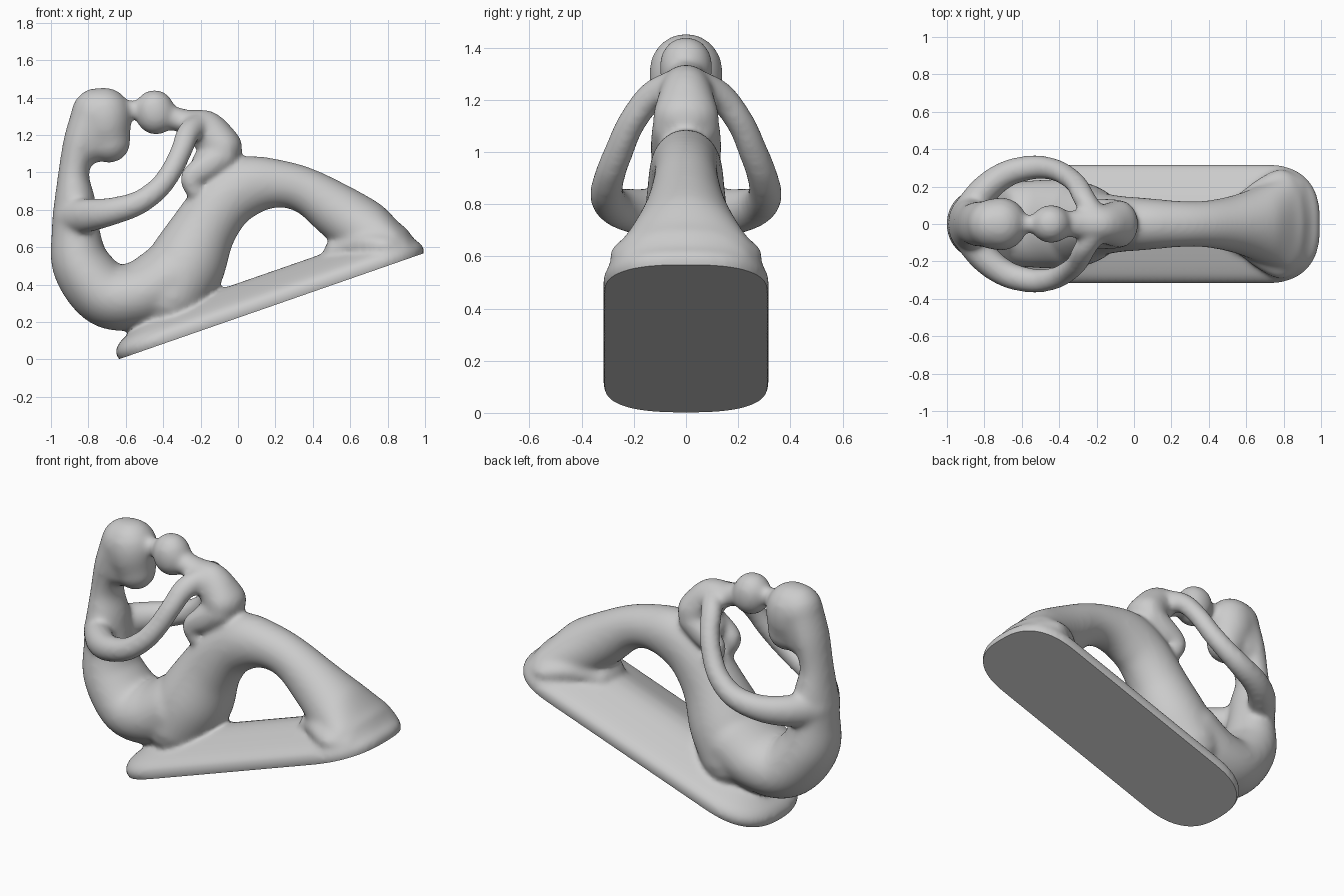
import bpy, bmesh, math
from mathutils import Vector, Matrix

if "Cube" in bpy.data.objects:
    bpy.data.objects.remove(bpy.data.objects["Cube"])

parts = []
TILT = math.atan2(0.57, 1.64)


def finish(name, bm):
    bmesh.ops.recalc_face_normals(bm, faces=bm.faces)
    me = bpy.data.meshes.new(name)
    bm.to_mesh(me)
    bm.free()
    ob = bpy.data.objects.new(name, me)
    bpy.context.collection.objects.link(ob)
    parts.append(ob)
    return ob


def skin(name, rings):
    """Closed surface through a list of equal-length rings."""
    bm = bmesh.new()
    vs = [[bm.verts.new(p) for p in r] for r in rings]
    n = len(vs[0])
    for a, b in zip(vs, vs[1:]):
        for i in range(n):
            j = (i + 1) % n
            bm.faces.new((a[i], a[j], b[j], b[i]))
    bm.faces.new(vs[0][::-1])
    bm.faces.new(vs[-1])
    return finish(name, bm)


def spline(pts, steps=8):
    """Catmull-Rom through points that also carry their radii."""
    p = [pts[0]] + pts + [pts[-1]]
    out = []
    for k in range(1, len(p) - 2):
        for s in range(steps):
            t = s / steps
            out.append([0.5 * (2 * b + (c - a) * t + (2 * a - 5 * b + 4 * c - d) * t * t
                               + (3 * b - a - 3 * c + d) * t ** 3)
                        for a, b, c, d in zip(*p[k - 1:k + 3])])
    return out + [list(pts[-1])]


def limb(name, pts, n=28):
    """Round-ended elliptical tube; points are x, y, z, in-plane radius, y radius."""
    path = spline(pts)
    rings = []

    def ring(c, t, ra, rb):
        b = (Vector((0, 1, 0)) - t * t.y).normalized()
        m = b.cross(t)
        rings.append([c + m * ra * math.cos(2 * math.pi * i / n)
                      + b * rb * math.sin(2 * math.pi * i / n) for i in range(n)])

    cs = [Vector(q[:3]) for q in path]
    t0 = (cs[1] - cs[0]).normalized()
    t1 = (cs[-1] - cs[-2]).normalized()
    caps = [math.radians(a) for a in (82, 65, 45, 22)]
    for a in caps:
        _, _, _, ra, rb = path[0]
        ring(cs[0] - t0 * ra * math.sin(a), t0, ra * math.cos(a), rb * math.cos(a))
    for k, q in enumerate(path):
        t = (cs[min(k + 1, len(cs) - 1)] - cs[max(k - 1, 0)]).normalized()
        ring(cs[k], t, q[3], q[4])
    for a in reversed(caps):
        _, _, _, ra, rb = path[-1]
        ring(cs[-1] + t1 * ra * math.sin(a), t1, ra * math.cos(a), rb * math.cos(a))
    return skin(name, rings)


def flat(*pts):
    return [(x, 0, z, a, b) for x, z, a, b in pts]


# tilted base slab with rounded ends and a crowned top
def slab_ring(h, inset, n=72):
    r = []
    for i in range(n):
        a = 2 * math.pi * (i + 0.5) / n
        c, s = math.cos(a), math.sin(a)
        u = math.copysign(abs(c) ** 0.8, c) * (0.322 - inset) + math.copysign(0.55, c)
        v = math.copysign(abs(s) ** 0.75, s) * (0.322 - inset)
        r.append((0.868 + u, v, h))
    return r


base = skin("base_slab", [slab_ring(*q) for q in (
    (-0.04, 0.03), (0.0, 0.008), (0.025, 0.0), (0.055, 0.008), (0.085, 0.04), (0.11, 0.095),
    (0.135, 0.16), (0.16, 0.23), (0.175, 0.29))])
base.data.transform(Matrix.Translation((-0.64, 0, 0)) @ Matrix.Rotation(-TILT, 4, 'Y'))

# large figure: back and hips, thigh and shin arch, head
limb("back_and_hips", flat(
    (-0.785, 1.285, 0.115, 0.125), (-0.84, 1.16, 0.095, 0.12), (-0.878, 1.0, 0.083, 0.11),
    (-0.873, 0.85, 0.11, 0.14), (-0.868, 0.68, 0.13, 0.155), (-0.835, 0.50, 0.158, 0.19),
    (-0.70, 0.345, 0.175, 0.22), (-0.53, 0.345, 0.18, 0.235), (-0.36, 0.43, 0.20, 0.24)))
limb("bent_legs", flat(
    (-0.36, 0.34, 0.20, 0.24), (-0.275, 0.51, 0.21, 0.22), (-0.18, 0.70, 0.175, 0.17),
    (-0.07, 0.85, 0.165, 0.15), (0.06, 0.928, 0.16, 0.14), (0.23, 0.938, 0.127, 0.125),
    (0.38, 0.893, 0.125, 0.125), (0.54, 0.787, 0.15, 0.155), (0.69, 0.685, 0.16, 0.21),
    (0.82, 0.62, 0.115, 0.265)))
# wide foot end flaring out to the slab edges
limb("folded_feet", flat((0.52, 0.58, 0.06, 0.13), (0.66, 0.615, 0.10, 0.24),
                         (0.78, 0.605, 0.105, 0.295), (0.87, 0.60, 0.085, 0.26)))
limb("large_head", flat((-0.715, 1.31, 0.145, 0.143), (-0.705, 1.24, 0.137, 0.138), (-0.688, 1.165, 0.115, 0.115)))
limb("hair_roll", flat((-0.755, 1.315, 0.137, 0.135), (-0.79, 1.16, 0.115, 0.115)))

# small figure: head, touching brow, body
limb("small_head", flat((-0.446, 1.335, 0.108, 0.103), (-0.44, 1.31, 0.11, 0.103)))
limb("touching_brow", flat((-0.62, 1.335, 0.05, 0.05), (-0.50, 1.335, 0.05, 0.05)))
limb("small_body", flat(
    (-0.39, 1.30, 0.065, 0.065), (-0.28, 1.27, 0.068, 0.08), (-0.18, 1.23, 0.107, 0.10),
    (-0.08, 1.135, 0.105, 0.13)))
limb("small_lap", flat((-0.09, 1.10, 0.09, 0.125), (-0.17, 1.05, 0.08, 0.12)))

# mirrored arms and small legs
for side, s in (("left", 1), ("right", -1)):
    limb(side + "_arm", [
        (-0.90, 0.05 * s, 0.76, 0.10, 0.085), (-0.80, 0.18 * s, 0.77, 0.09, 0.08),
        (-0.68, 0.268 * s, 0.79, 0.076, 0.072), (-0.54, 0.303 * s, 0.833, 0.066, 0.066),
        (-0.43, 0.292 * s, 0.91, 0.061, 0.06), (-0.36, 0.258 * s, 1.00, 0.059, 0.057),
        (-0.305, 0.21 * s, 1.11, 0.059, 0.055), (-0.265, 0.135 * s, 1.21, 0.064, 0.057),
        (-0.21, 0.05 * s, 1.25, 0.065, 0.06)])
    limb(side + "_small_leg", [
        (-0.08, 0.065 * s, 1.09, 0.075, 0.065), (-0.17, 0.075 * s, 1.03, 0.075, 0.062),
        (-0.25, 0.075 * s, 0.97, 0.06, 0.06), (-0.23, 0.07 * s, 0.90, 0.05, 0.055)])

# fuse everything into one carved surface
bpy.ops.object.select_all(action='DESELECT')
for ob in parts:
    ob.select_set(True)
bpy.context.view_layer.objects.active = base
bpy.ops.object.join()
body = bpy.context.view_layer.objects.active
body.name = "embracing_figures_sculpture"
rm = body.modifiers.new("fuse", 'REMESH')
rm.mode = 'VOXEL'
rm.voxel_size = 0.013
sm = body.modifiers.new("soften", 'SMOOTH')
sm.factor = 0.5
sm.iterations = 24
for m in ("fuse", "soften"):
    bpy.ops.object.modifier_apply(modifier=m)

# slice the underside flat
bm = bmesh.new()
bm.from_mesh(body.data)
normal = Vector((-math.sin(TILT), 0, math.cos(TILT)))
cut = bmesh.ops.bisect_plane(bm, geom=bm.verts[:] + bm.edges[:] + bm.faces[:],
                             plane_co=(-0.64, 0, 0), plane_no=normal, clear_inner=True)
rim = [e for e in cut["geom_cut"] if isinstance(e, bmesh.types.BMEdge)]
bmesh.ops.holes_fill(bm, edges=rim, sides=0)
bmesh.ops.recalc_face_normals(bm, faces=bm.faces)
bm.to_mesh(body.data)
bm.free()
bpy.ops.object.shade_smooth_by_angle(angle=math.radians(40))
